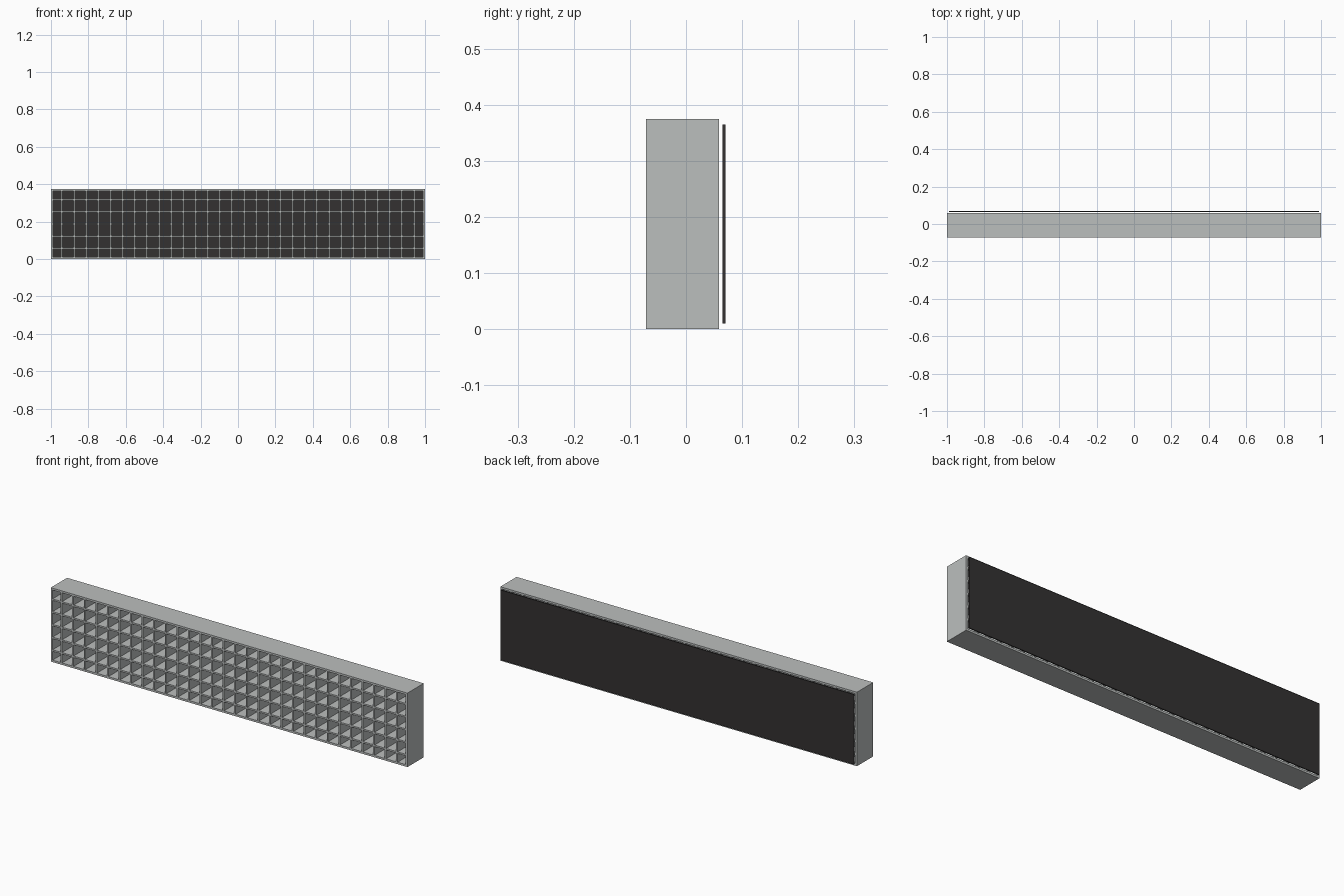
import bpy
import bmesh

if "Cube" in bpy.data.objects:
    bpy.data.objects.remove(bpy.data.objects["Cube"])

H, T, RIM = 0.375, 0.008, 0.01      # height, web thickness, rim thickness
Y0, Y1 = -0.071, 0.059              # front and back of the grille


def material(name, rgb):
    m = bpy.data.materials.new(name)
    m.diffuse_color = (*rgb, 1)
    m.use_nodes = True
    m.node_tree.nodes["Principled BSDF"].inputs["Base Color"].default_value = m.diffuse_color
    return m


def make_object(name, bm, mat):
    bmesh.ops.recalc_face_normals(bm, faces=bm.faces)
    me = bpy.data.meshes.new(name)
    bm.to_mesh(me)
    bm.free()
    me.materials.append(mat)
    ob = bpy.data.objects.new(name, me)
    bpy.context.collection.objects.link(ob)
    return ob


def stops(lo, hi, webs, pitch):
    """Edges of rim, openings and webs along one axis; odd intervals are openings."""
    mid = (lo + hi) / 2
    out = [lo, lo + RIM]
    for k in range(webs):
        c = mid + (k - (webs - 1) / 2) * pitch
        out += [c - T / 2, c + T / 2]
    return out + [hi - RIM, hi]


grey = material("light grey", (0.50, 0.52, 0.515))
black = material("dark grey", (0.033, 0.031, 0.031))

# Egg-crate grille: flat lattice extruded front to back
xs = stops(-1, 1, 30, 0.0649)
zs = stops(0, H, 5, 0.0645)
bm = bmesh.new()
v = [[bm.verts.new((x, Y0, z)) for z in zs] for x in xs]
for i in range(len(xs) - 1):
    for j in range(len(zs) - 1):
        if not (i % 2 and j % 2):
            bm.faces.new((v[i][j], v[i + 1][j], v[i + 1][j + 1], v[i][j + 1]))
ext = bmesh.ops.extrude_face_region(bm, geom=bm.faces[:], use_keep_orig=True)
moved = [g for g in ext["geom"] if isinstance(g, bmesh.types.BMVert)]
bmesh.ops.translate(bm, verts=moved, vec=(0, Y1 - Y0, 0))
make_object("grille", bm, grey)

# Back panel, standing just clear of the grille
bm = bmesh.new()
bmesh.ops.create_cube(bm, size=1)
bmesh.ops.scale(bm, verts=bm.verts, vec=(1.98, 0.005, H - 0.02))
bmesh.ops.translate(bm, verts=bm.verts, vec=(0, 0.0675, H / 2))
make_object("back_panel", bm, black)
